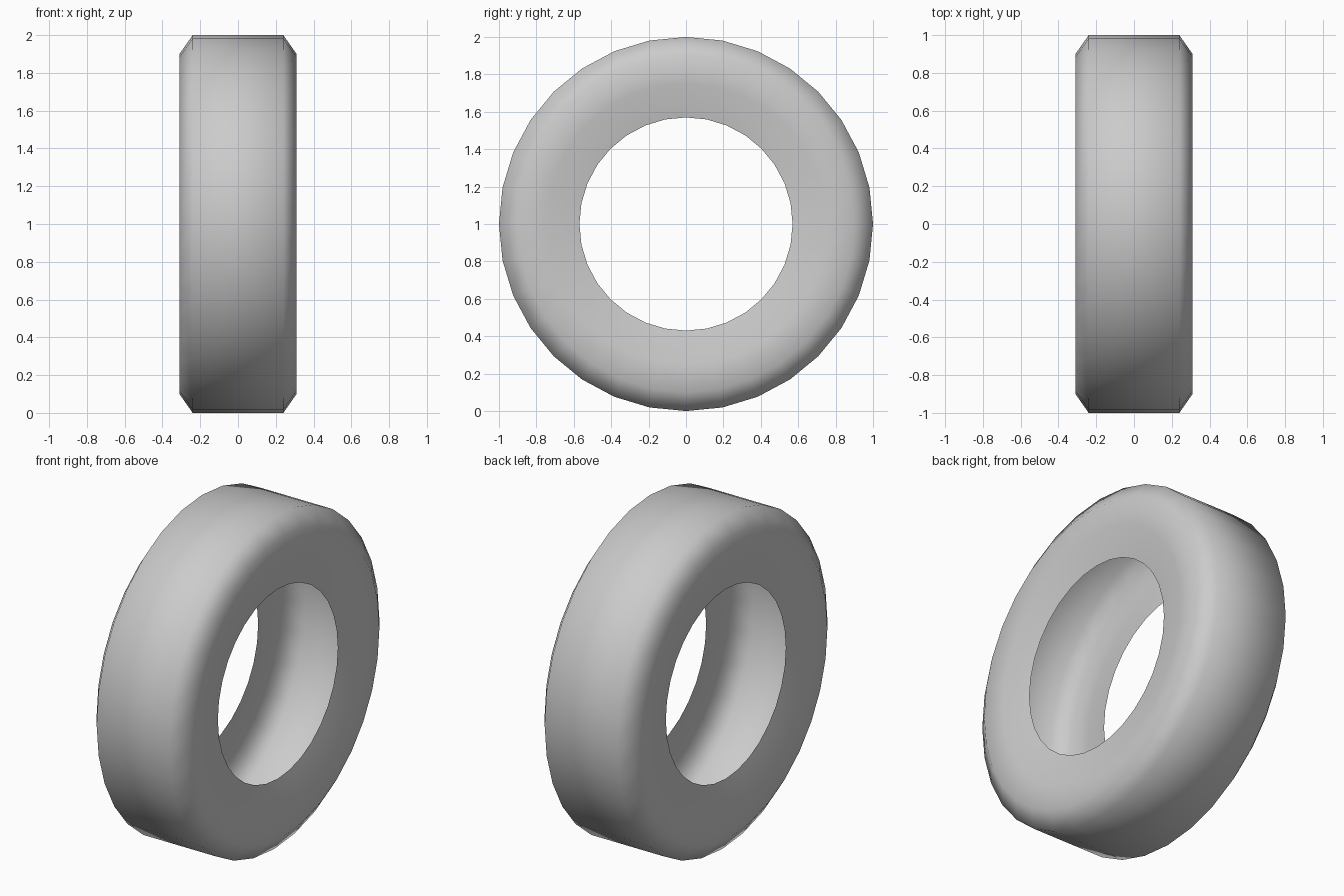
import bpy, bmesh, math

if "Cube" in bpy.data.objects:
    bpy.data.objects.remove(bpy.data.objects["Cube"])

SEGMENTS = 32

# Half cross-section as (x, radius), from the tread edge to the open rim
half = [(0.24, 1.0), (0.31, 0.9), (0.30, 0.75), (0.265, 0.57)]
profile = [(-x, r) for x, r in reversed(half)] + half

# Hollow tyre shell, revolved around the x axis
bm = bmesh.new()
rings = []
for i in range(SEGMENTS):
    a = 2 * math.pi * i / SEGMENTS
    rings.append([bm.verts.new((x, r * math.sin(a), 1 + r * math.cos(a)))
                  for x, r in profile])
for i in range(SEGMENTS):
    p, q = rings[i], rings[(i + 1) % SEGMENTS]
    for j in range(len(profile) - 1):
        # wound so that the normals face outwards
        face = bm.faces.new((p[j], p[j + 1], q[j + 1], q[j]))
        face.smooth = True

mesh = bpy.data.meshes.new("tyre")
bm.normal_update()
tread = next(f for f in bm.faces if abs(f.calc_center_median().x) < 0.01)
c = tread.calc_center_median()
if tread.normal.y * c.y + tread.normal.z * (c.z - 1) < 0:
    bmesh.ops.reverse_faces(bm, faces=bm.faces[:])
bm.to_mesh(mesh)
bm.free()
tyre = bpy.data.objects.new("tyre", mesh)
bpy.context.collection.objects.link(tyre)
